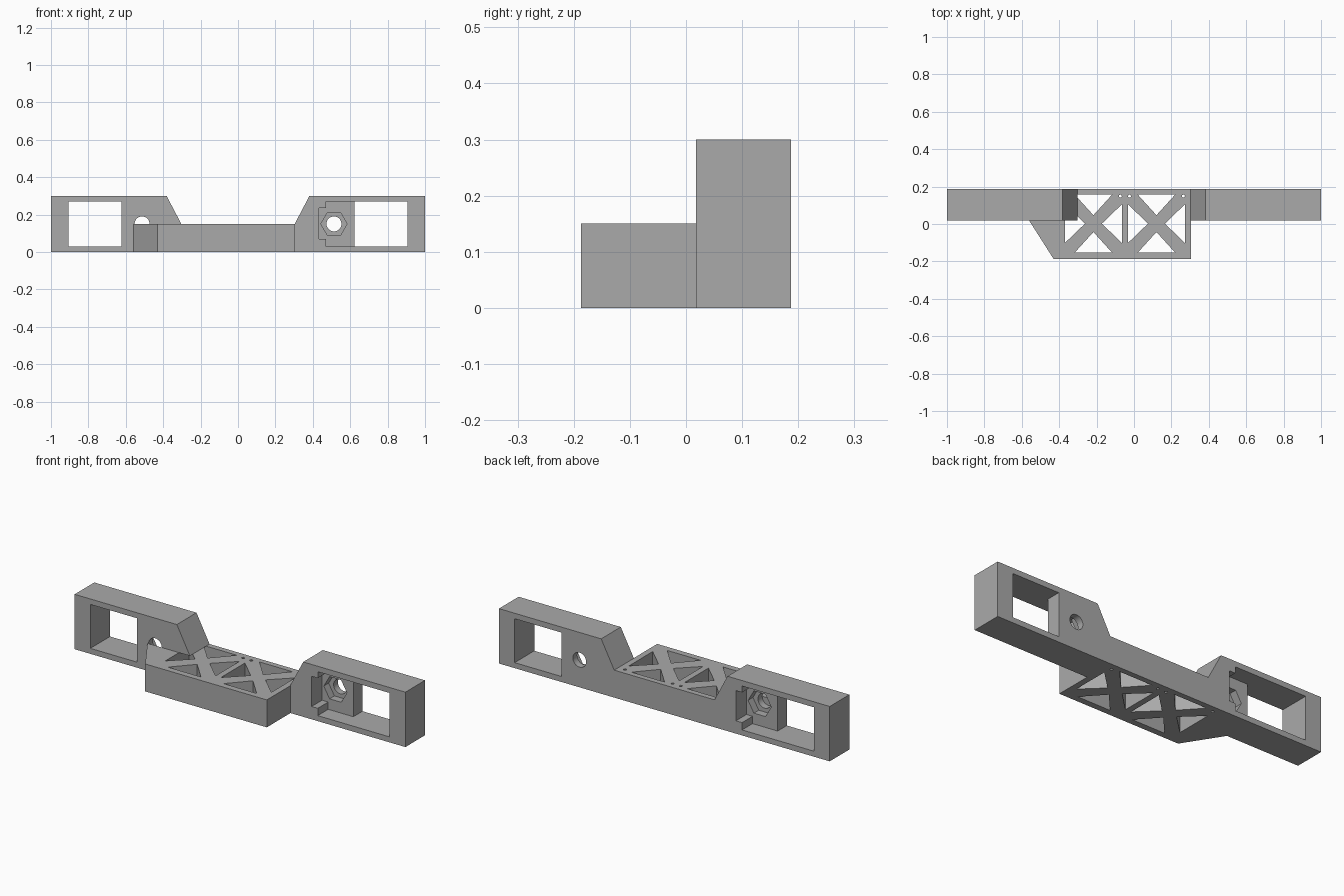
import bpy, bmesh, math

if "Cube" in bpy.data.objects:
    bpy.data.objects.remove(bpy.data.objects["Cube"])

FRONT, BACK, LOW, HIGH = 0.0175, 0.187, 0.15, 0.30
MID = (FRONT + BACK) / 2

grey = bpy.data.materials.new("plain grey")
grey.diffuse_color = (0.4, 0.4, 0.4, 1)
grey.use_nodes = True
grey.node_tree.nodes["Principled BSDF"].inputs["Base Color"].default_value = grey.diffuse_color


def prism(name, pts, a, b, axis="z"):
    """Extrude a flat outline from a to b along z, or an x/z outline along y."""
    bm = bmesh.new()
    rings = []
    for d in (a, b):
        rings.append([bm.verts.new((u, v, d) if axis == "z" else (u, d, v)) for u, v in pts])
    n = len(pts)
    bm.faces.new(rings[0])
    bm.faces.new(rings[1][::-1])
    for i in range(n):
        j = (i + 1) % n
        bm.faces.new((rings[0][i], rings[1][i], rings[1][j], rings[0][j]))
    bmesh.ops.recalc_face_normals(bm, faces=bm.faces)
    me = bpy.data.meshes.new(name)
    bm.to_mesh(me)
    bm.free()
    me.materials.append(grey)
    ob = bpy.data.objects.new(name, me)
    bpy.context.collection.objects.link(ob)
    return ob


def combine(target, tool, operation):
    """Apply an exact boolean and remove the helper."""
    mod = target.modifiers.new("cut", "BOOLEAN")
    mod.object, mod.operation, mod.solver = tool, operation, "EXACT"
    bpy.context.view_layer.objects.active = target
    bpy.ops.object.modifier_apply(modifier=mod.name)
    bpy.data.objects.remove(tool, do_unlink=True)


def circle(x, y, r, n):
    return [(x + r * math.cos(math.tau * i / n), y + r * math.sin(math.tau * i / n))
            for i in range(n)]


def rect(x0, x1, z0, z1):
    return [(x0, z0), (x1, z0), (x1, z1), (x0, z1)]


# Lower slab: long rail with the slanted platform in front
bracket = prism("mounting_bracket", [
    (-1, FRONT), (-0.56, FRONT), (-0.43, -0.187), (0.305, -0.187),
    (0.305, FRONT), (1, FRONT), (1, BACK), (-1, BACK)], 0, LOW)

# Lattice: four triangles in each cell leave crossed braces
HW, HH, GAP, TIP, CY = 0.152, 0.155, 0.052, 0.045, 0.002
for cx in (-0.217, 0.12):
    for s in (-1, 1):
        combine(bracket, prism("cutter", [
            (cx - HW + GAP, CY + s * HH), (cx + HW - GAP, CY + s * HH),
            (cx, CY + s * TIP)], -0.1, 0.25), "DIFFERENCE")
        combine(bracket, prism("cutter", [
            (cx + s * HW, CY - HH + GAP), (cx + s * HW, CY + HH - GAP),
            (cx + s * TIP, CY)], -0.1, 0.25), "DIFFERENCE")
        # Pin holes along the back edge
        combine(bracket, prism("cutter", circle(cx + s * 0.144, 0.149, 0.008, 12),
                               -0.1, 0.25), "DIFFERENCE")

# Raised ends with sloping inner shoulders
for s in (-1, 1):
    combine(bracket, prism("end_block", [
        (s * 0.303, LOW), (s, LOW), (s, HIGH), (s * 0.382, HIGH)],
        FRONT, BACK, "y"), "UNION")

# Windows, stepped recesses, nut pockets and bolt holes, half-turned between ends
for s in (1, -1):
    cuts = [
        (rect(0.622, 0.905, 0.03, 0.27), -0.1, 0.3),
        ([(0.47, 0.03), (0.64, 0.03), (0.64, 0.27), (0.47, 0.27),
          (0.47, 0.235), (0.433, 0.235), (0.433, 0.07), (0.47, 0.07)], -0.1, 0.108),
        (circle(0.513, 0.15, 0.07, 6), 0.09, 0.15),
        (circle(0.513, 0.15, 0.04, 32), 0.10, 0.3 if s > 0 else BACK),
    ]
    for pts, a, b in cuts:
        outline = [(s * x, z) for x, z in pts]
        combine(bracket, prism("cutter", outline, MID + s * (a - MID),
                               MID + s * (b - MID), "y"), "DIFFERENCE")

# Merge flat regions and keep crisp edges around the round holes
bm = bmesh.new()
bm.from_mesh(bracket.data)
bmesh.ops.remove_doubles(bm, verts=bm.verts, dist=0.0001)
bmesh.ops.dissolve_limit(bm, angle_limit=0.01, verts=bm.verts, edges=bm.edges)
bm.to_mesh(bracket.data)
bm.free()
bracket.select_set(True)
bpy.context.view_layer.objects.active = bracket
bpy.ops.object.shade_smooth_by_angle(angle=math.radians(30))
